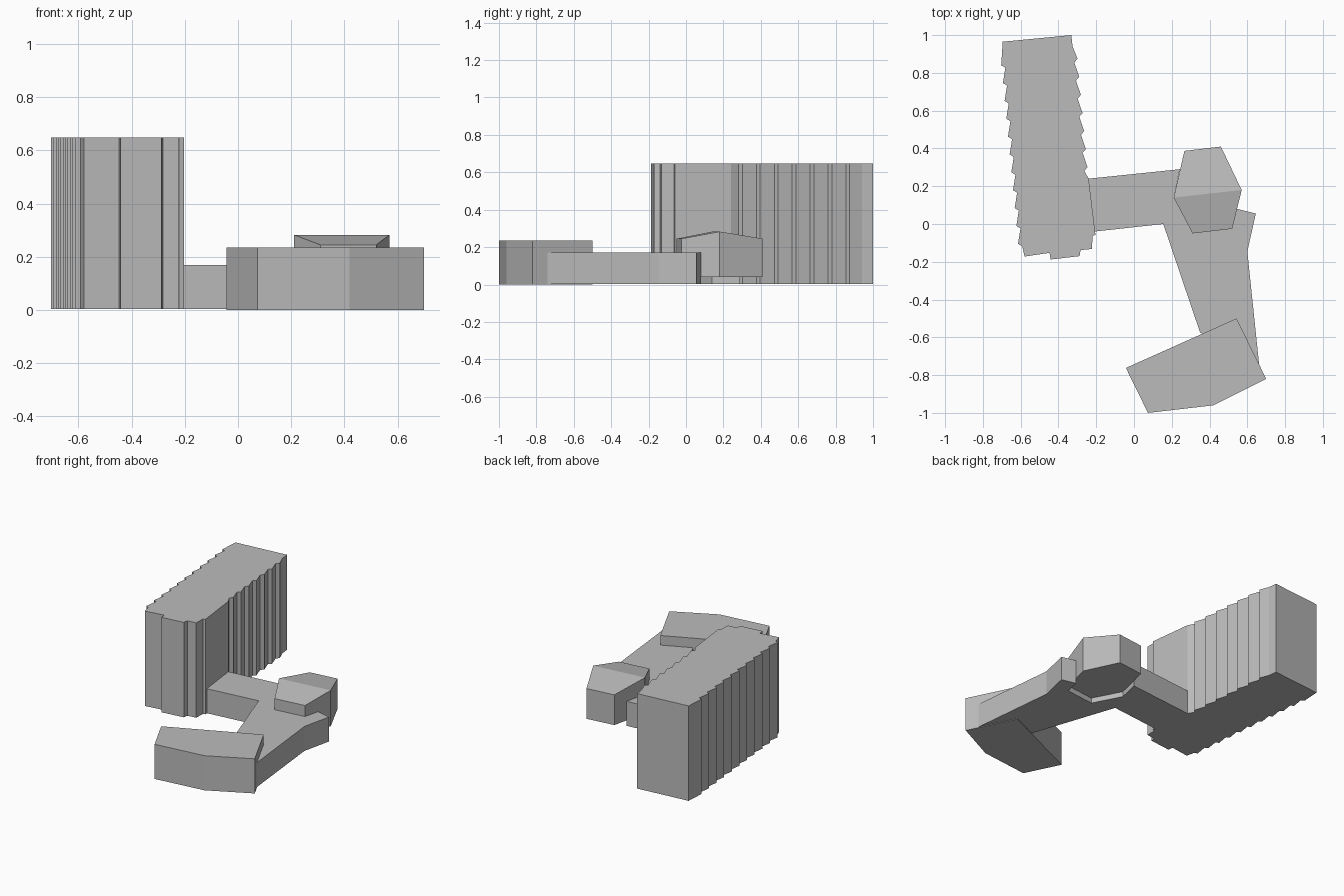
import bpy
import bmesh

cube = bpy.data.objects.get("Cube")
if cube:
    bpy.data.objects.remove(cube, do_unlink=True)

concrete = bpy.data.materials.new("plain_grey")
concrete.use_nodes = True
grey = (0.5, 0.5, 0.5, 1.0)
concrete.diffuse_color = grey
concrete.node_tree.nodes["Principled BSDF"].inputs["Base Color"].default_value = grey


def build(name, outline, bottom, tops, roof=None):
    """Walls and floor from a plan outline; tops is one height or one per corner,
    roof lists the corner loops of the roof faces."""
    count = len(outline)
    if not isinstance(tops, (list, tuple)):
        tops = [tops] * count
    bm = bmesh.new()
    low = [bm.verts.new((x, y, bottom)) for x, y in outline]
    high = [bm.verts.new((x, y, z)) for (x, y), z in zip(outline, tops)]
    bm.faces.new(low[::-1])
    for i in range(count):
        j = (i + 1) % count
        bm.faces.new((low[i], low[j], high[j], high[i]))
    for loop in roof or [range(count)]:
        bm.faces.new([high[i] for i in loop])
    bmesh.ops.recalc_face_normals(bm, faces=bm.faces)
    mesh = bpy.data.meshes.new(name)
    bm.to_mesh(mesh)
    bm.free()
    mesh.materials.append(concrete)
    obj = bpy.data.objects.new(name, mesh)
    bpy.context.collection.objects.link(obj)
    return obj


def sawtooth(start, step, notch, teeth):
    """Repeated bay tips, each followed by its setback."""
    points = []
    for k in range(teeth):
        x, y = start[0] + step[0] * k, start[1] + step[1] * k
        points += [(x, y), (x + notch[0], y + notch[1])]
    return points


# Tall slab with stepped bays down both long sides
east_bays = sawtooth((-0.299, 0.875), (0.0088, -0.0957), (-0.017, -0.02), 7)
west_bays = sawtooth((-0.703, 0.84), (0.0089, -0.0945), (0.022, -0.012), 11)
front_steps = [(-0.24, 0.24), (-0.204, -0.058), (-0.22, -0.063),
               (-0.222, -0.132), (-0.283, -0.138), (-0.288, -0.17),
               (-0.442, -0.188), (-0.447, -0.153), (-0.579, -0.172)]
tower_plan = ([(-0.695, 0.965), (-0.332, 1.0), (-0.325, 0.94)]
              + east_bays + front_steps + west_bays[::-1])
build("tower", tower_plan, 0.004, 0.648)

# Six-sided pavilion with a ridge between its two side corners
pavilion_plan = [(0.21, 0.14), (0.31, -0.05), (0.52, -0.025),
                 (0.57, 0.18), (0.46, 0.41), (0.267, 0.387)]
ridge, eave = 0.283, 0.245
build("pavilion", pavilion_plan, 0.04,
      [ridge, eave, eave, ridge, eave, eave],
      roof=[(0, 1, 2, 3), (3, 4, 5, 0)])

# Low bent wing, notched around the pavilion
wing_plan = [(-0.24, 0.24), (0.243, 0.29)] + pavilion_plan[:3] + [
    (0.545, 0.08), (0.645, 0.055), (0.6, -0.145), (0.662, -0.74),
    (0.35, -0.575), (0.155, 0.0), (-0.21, -0.04)]
build("low_wing", wing_plan, 0.004, 0.17)

# Five-sided front block
block_plan = [(-0.043, -0.762), (0.074, -1.0), (0.42, -0.96),
              (0.7, -0.82), (0.543, -0.5)]
build("front_block", block_plan, 0.0, 0.235)
